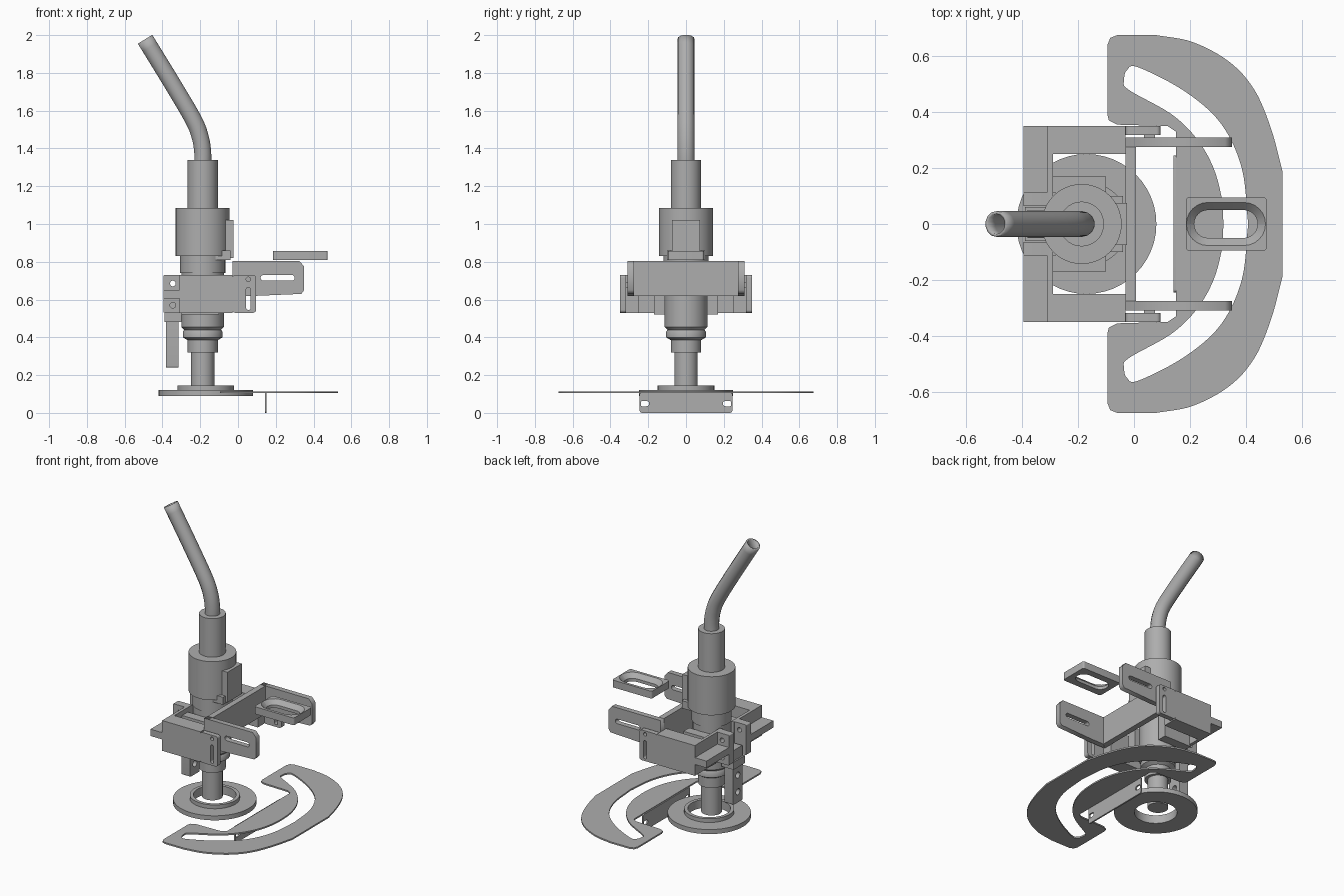
import bpy, bmesh, math
from mathutils import Matrix, Vector

cube = bpy.data.objects.get("Cube")
if cube:
    bpy.data.objects.remove(cube, do_unlink=True)

grey = bpy.data.materials.new("plain grey")
grey.use_nodes = True
grey.diffuse_color = (0.42, 0.42, 0.42, 1)
grey.node_tree.nodes["Principled BSDF"].inputs["Base Color"].default_value = (0.42, 0.42, 0.42, 1)

AXIS = -0.187  # x of the barrel axis
PLANES = {
    "xy": Matrix.Identity(4),
    "xz": Matrix(((1, 0, 0, 0), (0, 0, -1, 0), (0, 1, 0, 0), (0, 0, 0, 1))),
    "yz": Matrix(((0, 0, 1, 0), (1, 0, 0, 0), (0, 1, 0, 0), (0, 0, 0, 1))),
}


def finish(name, mesh, smooth=False):
    obj = bpy.data.objects.new(name, mesh)
    bpy.context.collection.objects.link(obj)
    mesh.materials.clear()
    mesh.materials.append(grey)
    if smooth:
        bpy.ops.object.select_all(action="DESELECT")
        obj.select_set(True)
        bpy.context.view_layer.objects.active = obj
        bpy.ops.object.shade_smooth_by_angle(angle=math.radians(35))
    return obj


def from_curve(name, curve, matrix, smooth=False):
    temp = bpy.data.objects.new("temp", curve)
    bpy.context.collection.objects.link(temp)
    mesh = bpy.data.meshes.new_from_object(temp.evaluated_get(bpy.context.evaluated_depsgraph_get()))
    bpy.data.objects.remove(temp, do_unlink=True)
    mesh.transform(matrix)
    return finish(name, mesh, smooth)


def box(name, lo, hi):
    bm = bmesh.new()
    bmesh.ops.create_cube(bm, size=1)
    lo, hi = Vector(lo), Vector(hi)
    for v in bm.verts:
        v.co = (lo + hi) / 2 + v.co * (hi - lo)
    mesh = bpy.data.meshes.new(name)
    bm.to_mesh(mesh)
    bm.free()
    return finish(name, mesh)


def rounded(u0, u1, v0, v1, r, n=6):
    """Rounded rectangle outline; a large radius gives a slot or circle."""
    r = min(r, (u1 - u0) / 2, (v1 - v0) / 2)
    pts = []
    for k, (cu, cv) in enumerate(((u1 - r, v1 - r), (u0 + r, v1 - r), (u0 + r, v0 + r), (u1 - r, v0 + r))):
        for i in range(n + 1):
            a = math.pi / 2 * (k + i / n)
            pts.append((cu + r * math.cos(a), cv + r * math.sin(a)))
    return pts


def plate(name, outlines, w0, w1, plane="xy"):
    """Flat plate: first outline is the edge, the others are holes."""
    curve = bpy.data.curves.new(name, "CURVE")
    curve.dimensions = "2D"
    curve.fill_mode = "BOTH"
    curve.extrude = abs(w1 - w0) / 2
    for pts in outlines:
        s = curve.splines.new("POLY")
        s.points.add(len(pts) - 1)
        for p, (u, v) in zip(s.points, pts):
            p.co = (u, v, 0, 1)
        s.use_cyclic_u = True
    offset = {"xy": (0, 0, 1), "xz": (0, 1, 0), "yz": (1, 0, 0)}[plane]
    shift = Matrix.Translation(Vector(offset) * (w0 + w1) / 2)
    return from_curve(name, curve, shift @ PLANES[plane])


def loft(name, rings, closed=False, caps=False, smooth=True):
    bm = bmesh.new()
    loops = [[bm.verts.new(p) for p in ring] for ring in rings]
    pairs = list(zip(loops, loops[1:])) + ([(loops[-1], loops[0])] if closed else [])
    n = len(loops[0])
    for a, b in pairs:
        for i in range(n):
            j = (i + 1) % n
            bm.faces.new((a[i], a[j], b[j], b[i]))
    if caps:
        bm.faces.new(loops[0])
        bm.faces.new(loops[-1])
    bmesh.ops.recalc_face_normals(bm, faces=bm.faces)
    mesh = bpy.data.meshes.new(name)
    bm.to_mesh(mesh)
    bm.free()
    return finish(name, mesh, smooth)


def lathe(name, profile, cx=AXIS, n=40, **kw):
    turn = [2 * math.pi * i / n for i in range(n)]
    return loft(name, [[(cx + r * math.cos(a), r * math.sin(a), z) for a in turn] for r, z in profile], **kw)


def soften(pts, steps=6):
    """Catmull-Rom curve through the points."""
    pts = [Vector(p) for p in pts]
    ext = [2 * pts[0] - pts[1]] + pts + [2 * pts[-1] - pts[-2]]
    out = []
    for a, b, c, d in zip(ext, ext[1:], ext[2:], ext[3:]):
        for i in range(steps):
            t = i / steps
            out.append(0.5 * (2 * b + (c - a) * t + (2 * a - 5 * b + 4 * c - d) * t * t
                              + (3 * b - a - 3 * c + d) * t ** 3))
    return [tuple(p) for p in out + [pts[-1]]]


def mirrored(half):
    return half + [(x, -y) for x, y in reversed(half)]


# Barrel: stem, shoulder, neck, housing and cable sleeve
lathe("barrel", [(0.062, 0.13), (0.062, 0.32), (0.08, 0.32), (0.08, 0.385), (0.105, 0.4),
                 (0.105, 0.43), (0.098, 0.44), (0.113, 0.455), (0.113, 0.74), (0.12, 0.74),
                 (0.12, 0.83), (0.143, 0.83), (0.143, 1.085), (0.08, 1.085), (0.08, 1.34),
                 (0.05, 1.34)], caps=True)

# Bent cable with an open end
cable = bpy.data.curves.new("cable", "CURVE")
cable.dimensions = "3D"
cable.bevel_depth = 0.046
cable.bevel_resolution = 5
path = soften([(AXIS, 0, 1.3), (AXIS, 0, 1.38), (-0.2, 0, 1.46), (-0.235, 0, 1.55),
               (-0.34, 0, 1.73), (-0.492, 0, 1.978)])
line = cable.splines.new("POLY")
line.points.add(len(path) - 1)
for p, co in zip(line.points, path):
    p.co = (*co, 1)
tube = from_curve("cable", cable, Matrix.Identity(4), smooth=True)
wall = tube.modifiers.new("wall", "SOLIDIFY")
wall.thickness = 0.01

# Clip on the housing
box("clip", (-0.11, -0.075, 0.82), (-0.025, 0.075, 1.02))
box("clip_foot", (-0.12, -0.1, 0.81), (-0.04, 0.1, 0.86))

# Base ring with raised lip
lathe("base_ring", [(0.25, 0.09), (0.25, 0.12), (0.15, 0.12), (0.15, 0.145), (0.128, 0.145),
                    (0.128, 0.09)], cx=-0.17, n=48, closed=True)

# Clamp frame: side walls, slotted tabs, back wall, shelf and pinch ears
for side, s in (("right", -1), ("left", 1)):
    ys = sorted((0.25 * s, 0.35 * s))
    box(side + "_frame_wall", (-0.31, ys[0], 0.53), (-0.03, ys[1], 0.73))
    tab = rounded(-0.03, 0.095, 0.53, 0.73, 0.015)
    slot = rounded(0.043, 0.067, 0.545, 0.665, 0.02)
    hole = rounded(0.043, 0.067, 0.695, 0.719, 0.02)
    plate(side + "_frame_tab", [tab, slot, hole], s * 0.318, s * 0.35, "xz")
    box(side + "_tab_bolt", (0.035, min(s * 0.3, s * 0.33), 0.665), (0.075, max(s * 0.3, s * 0.33), 0.69))
    ys = sorted((0.11 * s, 0.35 * s))
    box(side + "_shelf", (-0.395, ys[0], 0.605), (-0.305, ys[1], 0.65))
    ear = rounded(-0.395, -0.3, 0.53, 0.73, 0.006)
    holes = [rounded(-0.36, -0.33, z - 0.015, z + 0.015, 0.02) for z in (0.57, 0.685)]
    plate(side + "_ear", [ear] + holes, s * 0.065, s * 0.115, "xz")
    ys = sorted((0.06 * s, 0.25 * s))
    box(side + "_back_wall", (-0.31, ys[0], 0.53), (-0.29, ys[1], 0.73))
    ys = sorted((0.11 * s, 0.17 * s))
    box(side + "_clamp_jaw", (-0.3, ys[0], 0.52), (-0.1, ys[1], 0.7))

# Hanging strap behind the barrel
strap = rounded(-0.05, 0.05, 0.24, 0.6, 0.008)
holes = [rounded(-0.02, 0.02, z - 0.02, z + 0.02, 0.02) for z in (0.31, 0.42)]
plate("hanging_strap", [strap] + holes, -0.38, -0.315, "yz")
box("strap_head", (-0.39, -0.06, 0.48), (-0.3, 0.06, 0.53))

# U bracket
box("bracket_bridge", (-0.03, -0.31, 0.62), (0.008, 0.31, 0.805))
for side, s in (("right", -1), ("left", 1)):
    arm = [(-0.03, 0.62), (0.1, 0.62), (0.335, 0.63), (0.35, 0.65), (0.35, 0.775), (0.325, 0.805), (-0.03, 0.805)]
    plate(side + "_bracket_arm", [arm, rounded(0.12, 0.3, 0.7, 0.73, 0.02)], s * 0.275, s * 0.31, "xz")

# Slotted pad with funnelled opening
def ring(x0, x1, y, r, z):
    return [(u, v, z) for u, v in rounded(x0, x1, -y, y, r)]

loft("slotted_pad", [ring(0.185, 0.475, 0.095, 0.012, 0.81), ring(0.185, 0.475, 0.095, 0.012, 0.858),
                     ring(0.187, 0.47, 0.077, 0.077, 0.858), ring(0.215, 0.442, 0.05, 0.05, 0.83),
                     ring(0.215, 0.442, 0.05, 0.05, 0.81)], closed=True)

# Curved guide plate with crescent slot
outer = [(-0.09, 0.37), (-0.095, 0.39), (-0.095, 0.64), (-0.085, 0.665), (-0.06, 0.675)]
outer += soften([(0.08, 0.675), (0.21, 0.65), (0.34, 0.58), (0.43, 0.48), (0.49, 0.34), (0.53, 0.19)])
inner = [(0.15, 0.25), (0.15, 0.33), (0.12, 0.35), (-0.06, 0.355)]
edge = mirrored(inner + outer)
slot = soften([(0.32, 0), (0.312, 0.1), (0.28, 0.21), (0.22, 0.31), (0.13, 0.395), (-0.02, 0.48), (-0.035, 0.515),
               (-0.025, 0.55), (0.015, 0.56), (0.18, 0.475), (0.31, 0.36), (0.385, 0.2), (0.408, 0)])
crescent = slot + [(x, -y) for x, y in reversed(slot[1:-1])]
plate("guide_plate", [edge, crescent], 0.104, 0.114)

# Drop flange under the guide plate
flange = rounded(-0.245, 0.245, 0, 0.11, 0.012)
slots = [rounded(y - 0.025, y + 0.025, 0.035, 0.063, 0.02) for y in (-0.22, 0.22)]
slots = [[(min(max(u, -0.238), 0.238), v) for u, v in s] for s in slots]
plate("drop_flange", [flange] + slots, 0.142, 0.152, "yz")
